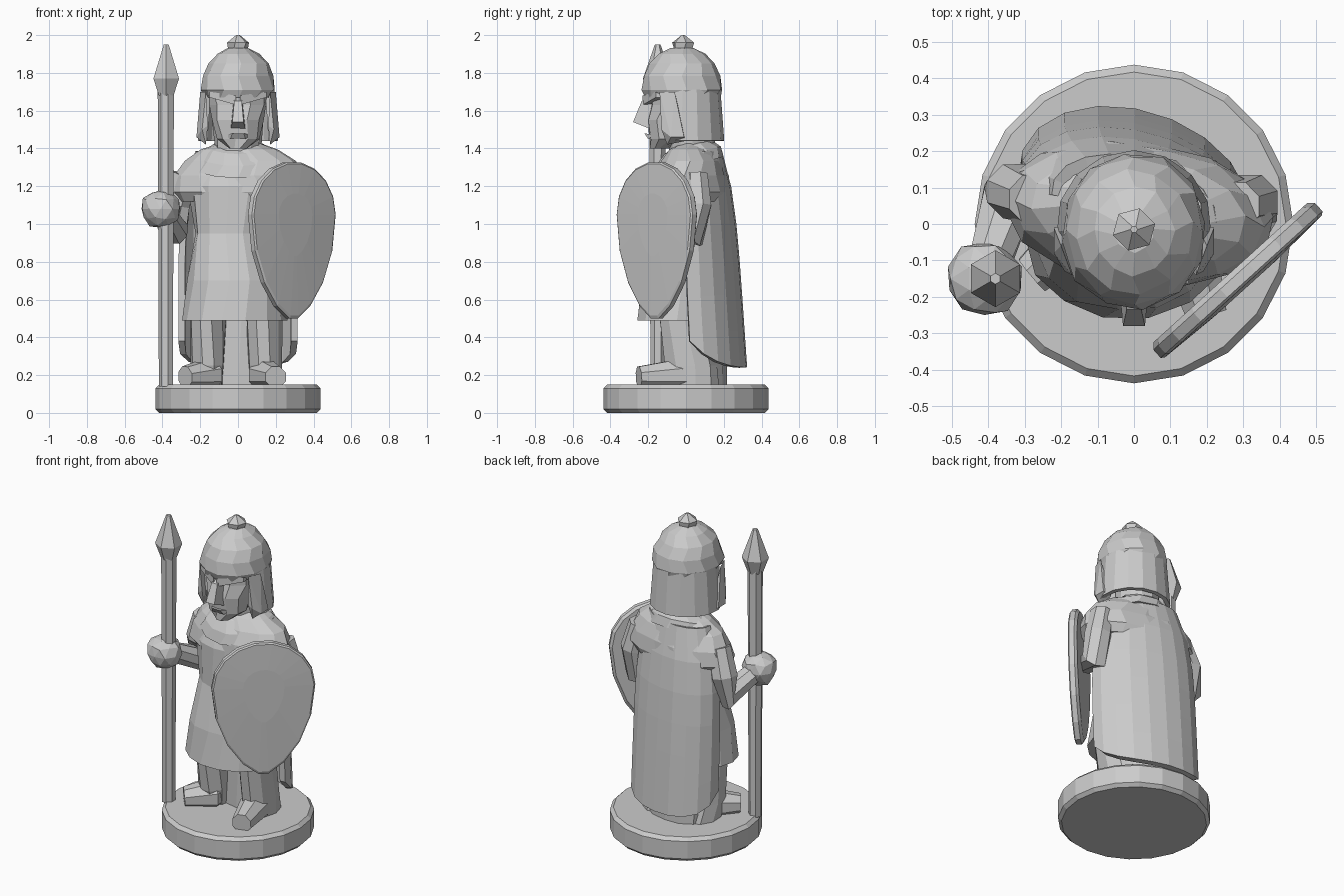
import bpy, bmesh, math, random
from mathutils import Vector

random.seed(4)
if "Cube" in bpy.data.objects:
    bpy.data.objects.remove(bpy.data.objects["Cube"], do_unlink=True)

stone = bpy.data.materials.new("stone_grey")
stone.use_nodes = True
GREY = (0.6, 0.6, 0.6, 1)
stone.diffuse_color = GREY
stone.node_tree.nodes["Principled BSDF"].inputs["Base Color"].default_value = GREY


def finish(name, bm):
    """Turn a bmesh into a flat shaded object."""
    bmesh.ops.recalc_face_normals(bm, faces=bm.faces[:])
    mesh = bpy.data.meshes.new(name)
    bm.to_mesh(mesh)
    bm.free()
    mesh.materials.append(stone)
    obj = bpy.data.objects.new(name, mesh)
    bpy.context.collection.objects.link(obj)
    return obj


def skin(name, rings, closed=True):
    """Bridge rings of points; closed rings get end caps."""
    bm = bmesh.new()
    rows = [[bm.verts.new(point) for point in ring] for ring in rings]
    count = len(rows[0])
    for low, high in zip(rows, rows[1:]):
        for i in range(count if closed else count - 1):
            j = (i + 1) % count
            bm.faces.new((low[i], low[j], high[j], high[i]))
    if closed:
        bm.faces.new(rows[0])
        bm.faces.new(rows[-1])
    return finish(name, bm)


def loft(name, cx, sections, sides=12, tilt=0, skew=0, rough=.005):
    """Stack ellipses given as (z, cy, rx, ry), slightly rough like carved stone."""
    rings = []
    for level, (z, cy, rx, ry) in enumerate(sections):
        ring = []
        for i in range(sides):
            angle = math.tau * (i + level % 2 / 4) / sides
            x, y = rx * math.cos(angle), ry * math.sin(angle)
            wobble = random.uniform(-rough, rough)
            ring.append((cx + x + wobble, cy + y + skew * x + wobble, z + tilt * y))
        rings.append(ring)
    return skin(name, rings)


def dome(z, cy, rx, ry, height, steps=4):
    """Sections of a rounded cap that starts at z."""
    angles = [math.radians(75) * step / steps for step in range(steps + 1)]
    return [(z + height * math.sin(a), cy, rx * math.cos(a), ry * math.cos(a)) for a in angles]


def tube(name, path, sides=8):
    """Sweep a circle along a path of (point, radius)."""
    points = [Vector(point) for point, radius in path]
    rings = []
    for k, (point, radius) in enumerate(path):
        along = (points[min(k + 1, len(path) - 1)] - points[max(k - 1, 0)]).normalized()
        side = Vector((1, 0, 0))
        side = (side - along * side.dot(along)).normalized()
        up = along.cross(side)
        angles = [math.tau * (i + .5) / sides for i in range(sides)]
        rings.append([points[k] + radius * (side * math.cos(a) + up * math.sin(a)) for a in angles])
    return skin(name, rings)


def wrap(name, low, high, reach, thickness, rows=6, columns=10, skew=0, lift=0, gather=0):
    """Curved sheet around the back, between two (z, cy, rx, ry) arcs.

    The bottom corners can be lifted and the top edge gathered inwards.
    """
    rings = []
    for row in range(rows + 1):
        t = row / rows
        z, cy, rx, ry = (a + (b - a) * t for a, b in zip(low, high))
        fit = 1 - gather * t ** rows
        ring = []
        for column in range(columns + 1):
            s = 2 * column / columns - 1
            angle = math.pi / 2 + s * math.radians(reach)
            x = fit * rx * math.cos(angle)
            corner = lift * abs(s) ** 3 * max(0, 1 - rows * t / 2)
            ring.append((x, cy + fit * ry * math.sin(angle) + skew * x, z + corner))
        rings.append(ring)
    obj = skin(name, rings, closed=False)
    solid = obj.modifiers.new("thickness", "SOLIDIFY")
    solid.thickness = thickness
    solid.offset = 0
    return obj


def hull(name, points):
    bm = bmesh.new()
    for point in points:
        bm.verts.new(point)
    bmesh.ops.convex_hull(bm, input=bm.verts[:])
    return finish(name, bm)


def both_sides(points):
    return points + [(-x, y, z) for x, y, z in points]


# Round base
bm = bmesh.new()
bmesh.ops.create_cone(bm, cap_ends=True, segments=20, radius1=.437, radius2=.437, depth=.15)
bmesh.ops.translate(bm, vec=(0, 0, .075), verts=bm.verts[:])
base = finish("base", bm)
bevel = base.modifiers.new("worn_edge", "BEVEL")
bevel.width = .02
bevel.limit_method = "ANGLE"
bevel.angle_limit = math.radians(60)

# Legs and turned-out feet
for side, x, toe in (("right", -.16, (-.28, -.14, .19)), ("left", .14, (.2, -.25, .19))):
    loft(side + "_leg", x, [(.14, .05, .09, .13), (.25, .02, .09, .14), (.6, -.03, .1, .12)], sides=9)
    tube(side + "_foot", [((x, .1, .19), .07), ((x, -.04, .2), .09), (toe, .06)])

# Solid support joining the legs below the cloak
loft("leg_support", 0, [(.14, .1, .2, .12), (.7, .1, .2, .12)], skew=-.1)

# Tunic with flared skirt
loft("tunic", -.02, [(.49, -.05, .28, .21), (.7, -.04, .25, .2), (.95, 0, .21, .18),
                     (1.2, .03, .25, .2), (1.35, .04, .19, .15)], sides=14)

# Shoulder mantle and folded collar
loft("mantle", .01, [(1.12, .03, .33, .18)] + dome(1.17, .03, .37, .2, .27), sides=14, skew=-.1)
loft("collar", 0, dome(1.3, .01, .23, .19, .14, steps=3), tilt=.3)

# Long cloak down the back
wrap("cloak", (.24, .09, .3, .21), (1.38, .05, .3, .17), reach=95, thickness=.035,
     skew=-.18, lift=.14, gather=.3)

# Arms
tube("right_arm", [((-.28, .07, 1.26), .07), ((-.33, .09, 1.1), .08),
                   ((-.34, .08, .97), .08), ((-.4, -.12, 1.07), .06)])
tube("left_arm", [((.28, .05, 1.26), .07), ((.32, .06, 1.1), .08),
                  ((.32, .04, .95), .08), ((.27, -.1, 1), .06)])

# Gripping hand
bm = bmesh.new()
bmesh.ops.create_icosphere(bm, subdivisions=2, radius=.1)
for v in bm.verts:
    v.co *= random.uniform(.95, 1.1)
    v.co += Vector((-.41, -.15, 1.08))
finish("right_hand", bm)


# Spear
def on_spear(z):
    return (-.38, -.15, z)


tube("spear_shaft", [(on_spear(.14), .039), (on_spear(1.7), .045)], sides=7)
tube("spear_head", [(on_spear(1.68), .045), (on_spear(1.77), .078), (on_spear(1.95), .015)], sides=6)

# Teardrop shield, turned to the left
across, outward = Vector((.74, .67, 0)), Vector((.67, -.74, 0))
shield_center = Vector((.285, -.155, 1.05))


def shield_ring(scale, depth, sides=18):
    """Round above the widest line, drawn out to a point below it."""
    ring = []
    for i in range(sides):
        angle = math.tau * i / sides
        width, rise = math.cos(angle), math.sin(angle)
        if rise < 0:
            width = math.copysign(abs(width) ** 1.35, width)
        height = rise * (.28 if rise > 0 else .56)
        ring.append(shield_center + outward * depth
                    + scale * (across * width * .3 + Vector((0, 0, height))))
    return ring


skin("shield", [shield_ring(.95, -.03), shield_ring(1, -.015), shield_ring(1, .015),
                shield_ring(.97, .022), shield_ring(.4, .03)])

# Head
loft("face", 0, [(1.4, -.14, .05, .05), (1.45, -.1, .11, .1), (1.55, -.07, .14, .14),
                 (1.63, -.06, .15, .13), (1.72, -.04, .17, .15)], sides=10)
loft("neck", 0, [(1.35, .03, .12, .12), (1.6, .03, .14, .13)])
hull("nose", both_sides([(.02, -.18, 1.68), (.02, -.235, 1.65), (.03, -.28, 1.54), (.04, -.18, 1.5)]))
hull("lip", both_sides([(.07, -.16, 1.47), (.03, -.22, 1.48), (.04, -.2, 1.45)]))

# Slanted brows and helmet flaps, mirrored to the other side
brow = hull("brows", [(.01, -.23, 1.63), (.01, -.23, 1.68), (.15, -.16, 1.67), (.15, -.16, 1.7),
                      (.01, -.16, 1.63), (.15, -.1, 1.67)])
flap = hull("cheek_guards", [(.17, -.14, 1.7), (.2, -.06, 1.7), (.16, -.13, 1.52), (.19, -.13, 1.5),
                             (.17, -.1, 1.42), (.22, -.08, 1.46), (.22, -.01, 1.46), (.17, 0, 1.44)])
for part in (brow, flap):
    part.modifiers.new("other_side", "MIRROR")

# Helmet with neck guard and knob
wrap("neck_guard", (1.44, 0, .2, .19), (1.71, 0, .18, .17), reach=120, thickness=.025, rows=2)
loft("helmet", 0, [(1.67, -.02, .18, .2)] + dome(1.71, -.02, .2, .215, .23), sides=12)
loft("helmet_knob", 0, [(1.91, -.015, .05, .05), (1.96, -.015, .06, .06), (2, -.015, .01, .01)],
     sides=6, rough=0)
